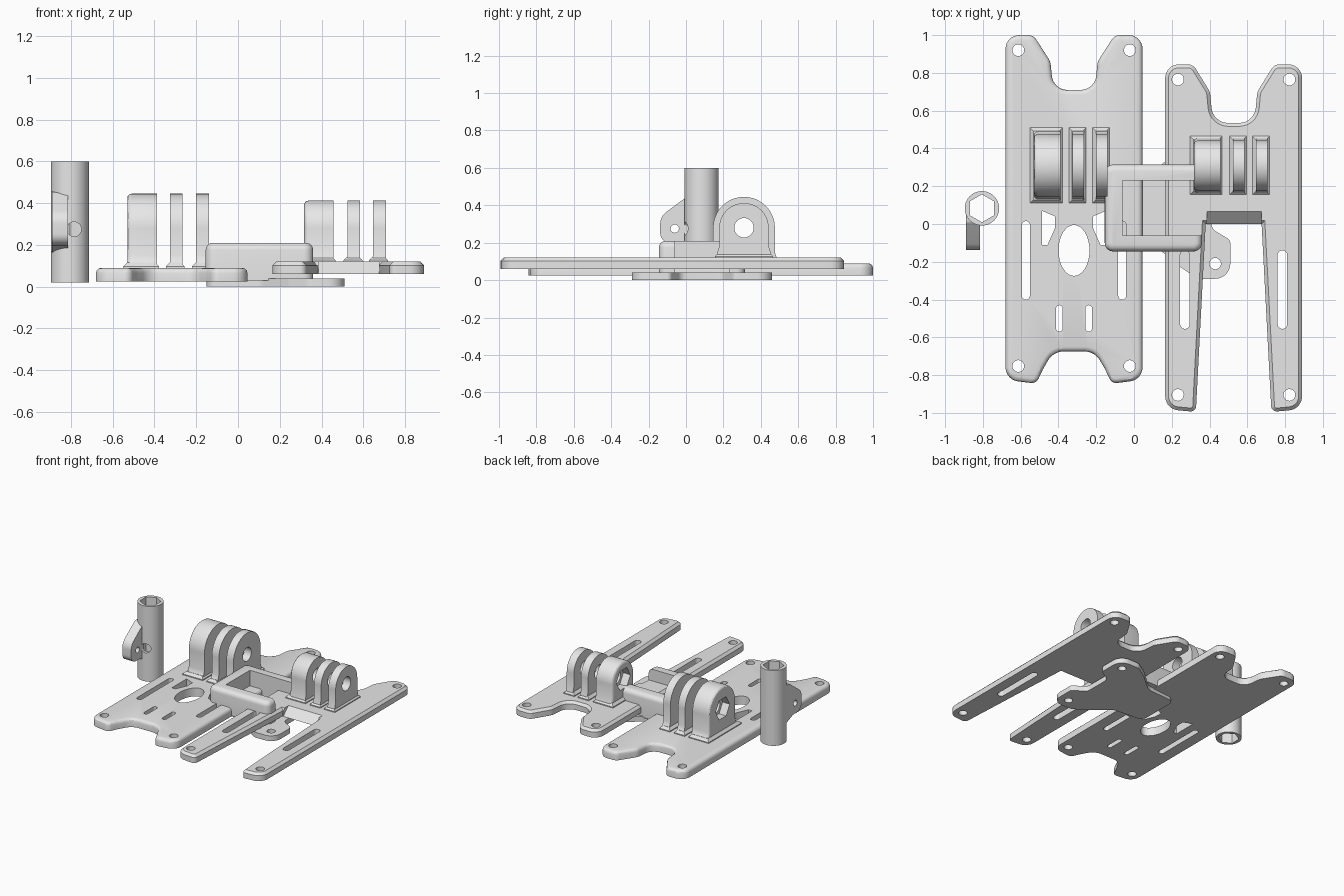
import bpy, bmesh, math
from mathutils import Vector

if "Cube" in bpy.data.objects:
    bpy.data.objects.remove(bpy.data.objects["Cube"])

grey = bpy.data.materials.new("plain_grey")
grey.diffuse_color = (0.8, 0.8, 0.8, 1)
grey.use_nodes = True
grey.node_tree.nodes["Principled BSDF"].inputs["Base Color"].default_value = grey.diffuse_color


def fillet(pts, seg=8):
    """Closed outline from (x, y, radius) corners."""
    out = []
    for i, (x, y, r) in enumerate(pts):
        p = Vector((x, y))
        v1 = Vector(pts[i - 1][:2]) - p
        v2 = Vector(pts[(i + 1) % len(pts)][:2]) - p
        if r == 0:
            out.append(tuple(p))
            continue
        half = v1.angle(v2) / 2
        t = min(r / math.tan(half), 0.49 * v1.length, 0.49 * v2.length)
        r = t * math.tan(half)
        v1.normalize()
        v2.normalize()
        c = p + (v1 + v2).normalized() * r / math.sin(half)
        s, e = p + v1 * t - c, p + v2 * t - c
        a0, a1 = math.atan2(s.y, s.x), math.atan2(e.y, e.x)
        d = (a1 - a0 + math.pi) % (2 * math.pi) - math.pi
        out += [(c.x + r * math.cos(a0 + d * k / seg), c.y + r * math.sin(a0 + d * k / seg))
                for k in range(seg + 1)]
    return out


def mirrored(half, cx, axis=0):
    """Complete a half outline by mirroring it across a centre line."""
    if axis == 0:
        return [(cx + u, y, r) for u, y, r in half] + [(cx - u, y, r) for u, y, r in reversed(half)]
    return [(x, cx + v, r) for x, v, r in half] + [(x, cx - v, r) for x, v, r in reversed(half)]


def ring(cx, cy, rx, ry=None, n=32, turn=0.0):
    ry = ry or rx
    return [(cx + rx * math.cos(turn + 2 * math.pi * k / n),
             cy + ry * math.sin(turn + 2 * math.pi * k / n)) for k in range(n)]


def rect(x0, x1, y0, y1, r=0):
    return fillet([(x0, y0, r), (x1, y0, r), (x1, y1, r), (x0, y1, r)])


def prism(name, pts, a, b, axis='Z', bevel=0, seg=2):
    """Extrude an outline from a to b; the rim at b can be rounded."""
    place = {'Z': lambda p, t: (p[0], p[1], t),
             'X': lambda p, t: (t, p[0], p[1]),
             'Y': lambda p, t: (p[0], t, p[1])}[axis]
    bm = bmesh.new()
    lo = [bm.verts.new(place(p, a)) for p in pts]
    hi = [bm.verts.new(place(p, b)) for p in pts]
    n = len(pts)
    bm.faces.new(lo)
    top = bm.faces.new(hi)
    for i in range(n):
        j = (i + 1) % n
        bm.faces.new((lo[i], lo[j], hi[j], hi[i]))
    bmesh.ops.recalc_face_normals(bm, faces=bm.faces)
    if bevel:
        bmesh.ops.bevel(bm, geom=list(top.edges), offset=bevel, offset_type='OFFSET',
                        segments=seg, profile=0.5, affect='EDGES', clamp_overlap=False)
    me = bpy.data.meshes.new(name)
    bm.to_mesh(me)
    bm.free()
    me.materials.append(grey)
    ob = bpy.data.objects.new(name, me)
    bpy.context.collection.objects.link(ob)
    return ob


def activate(ob):
    bpy.ops.object.select_all(action='DESELECT')
    ob.select_set(True)
    bpy.context.view_layer.objects.active = ob


def cut(ob, cutters):
    activate(ob)
    for c in cutters:
        m = ob.modifiers.new("cut", 'BOOLEAN')
        m.operation, m.solver, m.object = 'DIFFERENCE', 'EXACT', c
        bpy.ops.object.modifier_apply(modifier=m.name)
        bpy.data.objects.remove(c)
    return ob


def hole(pts, a=-0.1, b=0.3, axis='Z'):
    ob = prism("cutter", pts, a, b, axis)
    ob.hide_render = True
    return ob


def slot(cx, y0, y1, w):
    return hole(rect(cx - w / 2, cx + w / 2, y0, y1, w * 0.48))


# Left plate with slots, oval opening and screw holes
ca = -0.3175
half = [(.11, .71, .1), (.125, .86, .08), (.215, 1.0, .05), (.3625, 1.0, .075),
        (.3625, -.825, .075), (.2, -.845, .04), (.165, -.77, .04), (.11, -.675, .1)]
cuts = [hole(ring(ca, -.14, .082, .135))]
for s in (-1, 1):
    cuts += [hole(ring(ca + s * .295, y, .031)) for y in (.92, -.752)]
    cuts += [slot(ca + s * .255, -.40, .015, .042), slot(ca + s * .078, -.57, -.43, .034)]
    cuts.append(hole([(ca + s * u, y) for u, y in
                      [(.17, .07), (.1, .04), (.1, -.02), (.14, -.11), (.17, -.11)]]))
cut(prism("left_plate", fillet(mirrored(half, ca)), .025, .09, bevel=.025, seg=3), cuts)

# Right plate with two long legs
cb = 0.5275
half = [(.11, .535, .1), (.125, .70, .08), (.215, .845, .05), (.3625, .845, .075),
        (.3625, -.98, .075), (.2, -.995, .03), (.148, 0, 0)]
cuts = [hole([(-.05, .05), (-.011, .05), (.065, .12), (.065, .2), (-.05, .2)],
             cb - .142, cb + .148, 'X')]
for s in (-1, 1):
    cuts += [hole(ring(cb + s * .295, y, .031)) for y in (.765, -.905)]
    cuts.append(slot(cb + s * .258, -.555, -.14, .05))
cut(prism("right_plate", fillet(mirrored(half, cb)), .06, .12, bevel=.018, seg=1), cuts)


# Three-finger hinge mounts
def hinge(label, fins, r, w, zp):
    yc, zc = .31, .28
    arc = [(yc + r * math.cos(math.pi * k / 32), zc + r * math.sin(math.pi * k / 32))
           for k in range(33)]
    prof = ([(yc + w, zp - .02), (yc + w, zp + .01), (yc + r + .01, zp + .03), (yc + r, zp + .06)]
            + arc + [(yc - r, zp + .06), (yc - r - .01, zp + .03), (yc - w, zp + .01), (yc - w, zp - .02)])
    for i, (x0, x1) in enumerate(fins):
        fin = prism(f"{label}_hinge_finger_{i + 1}", prof, x1, x0, 'X', .02 if i == 0 else 0, 3)
        cuts = [hole(ring(yc, zc, .052), x0 - .1, x1 + .1, 'X')]
        if i == 0:   # hexagonal nut pocket
            cuts.append(hole(ring(yc, zc, .085, n=6), x0 - .1, x0 + .06, 'X'))
        cut(fin, cuts)
        prism(f"{label}_hinge_foot_{i + 1}", rect(x0 - .02, x1 + .01, yc - w - .01, yc + w + .01),
              zp - .02, zp + .025, bevel=.018, seg=1)


hinge("left", [(-.53, -.388), (-.325, -.265), (-.20, -.14)], .165, .19, .09)
hinge("right", [(.317, .457), (.525, .585), (.647, .708)], .132, .145, .12)

# Open U-shaped bracket in the middle
cut(prism("bracket_frame", rect(-.155, .36, -.145, .315, .045), .03, .21, bevel=.035, seg=4),
    [hole(rect(-.06, .5, -.06, .23), .04, .3)])

# Flange with two screw lobes below the bracket
half = [(-.15, .17, .05), (.1, .19, .1), (.24, .31, .1), (.34, .375, .06),
        (.51, .375, .08), (.51, .17, .03), (.41, .11, .05)]
cut(prism("bracket_flange", fillet(mirrored(half, .085, 1)), 0, .04),
    [hole(ring(.43, .085 + s * .295, .03)) for s in (-1, 1)])


# Upright tube with hexagonal bore and a side ear
def bore():
    return hole(ring(-.805, .083, .074, n=6, turn=math.pi / 6), -.1, .8)


cut(prism("socket_tube", ring(-.805, .083, .091, n=48), .02, .6),
    [bore(), hole(ring(-.785, .275, .035), -.1, .07, 'Y')])
ear = fillet([(.08, .46, 0), (.01, .45, .03), (-.138, .34, .08), (-.138, .20, .07),
              (-.03, .195, .03), (.08, .15, 0)])
cut(prism("tube_ear", ear, -.89, -.815, 'X'),
    [hole(ring(-.06, .275, .022), -1, -.7, 'X'), bore()])

# Smooth the curved sides, keep real edges sharp
for ob in list(bpy.context.scene.objects):
    activate(ob)
    bpy.ops.object.shade_smooth_by_angle(angle=math.radians(30))
